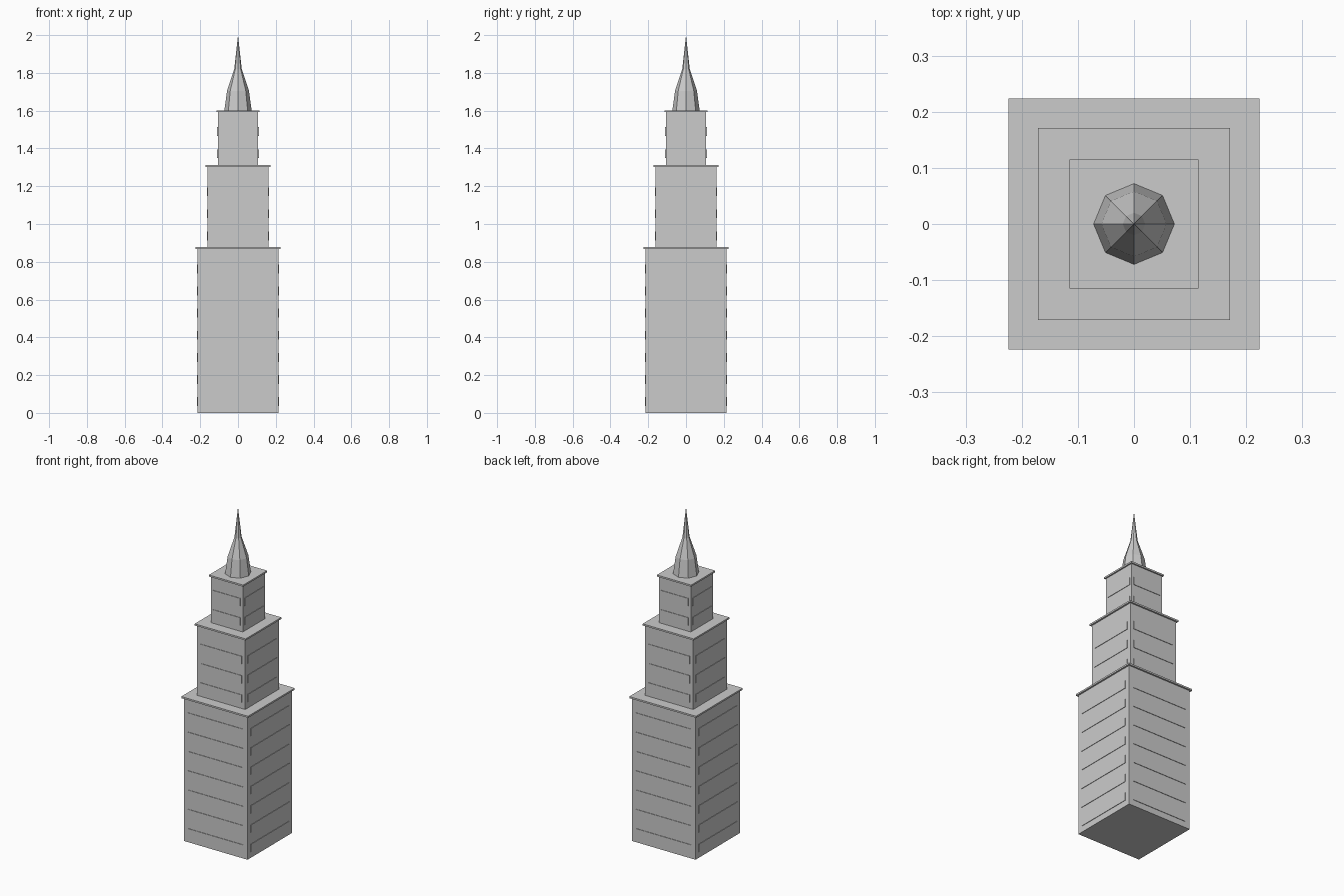
import bpy, bmesh
from math import cos, sin, pi
from mathutils import Matrix, Vector

cube = bpy.data.objects.get("Cube")
if cube:
    bpy.data.objects.remove(cube, do_unlink=True)

stone = bpy.data.materials.new("pale_stone")
stone.use_nodes = True
stone.diffuse_color = (0.6, 0.6, 0.6, 1)
stone.node_tree.nodes["Principled BSDF"].inputs["Base Color"].default_value = stone.diffuse_color


def add_box(bm, size, centre, turn=0):
    place = Matrix.Rotation(turn, 4, "Z") @ Matrix.Translation(centre)
    bmesh.ops.create_cube(bm, size=1, matrix=place @ Matrix.Diagonal((*size, 1)))


def finish(bm, name):
    mesh = bpy.data.meshes.new(name)
    bmesh.ops.recalc_face_normals(bm, faces=bm.faces)
    bm.to_mesh(mesh)
    bm.free()
    mesh.materials.append(stone)
    obj = bpy.data.objects.new(name, mesh)
    bpy.context.collection.objects.link(obj)


CAP, FLOOR, STRIP, DEPTH = 0.01, 0.117, 0.047, 0.003

# Stacked tiers: name, bottom, top, wall half width, cap half width, floors
tiers = [
    ("lower", 0, 0.877, 0.214, 0.224, 7),
    ("middle", 0.877, 1.312, 0.161, 0.171, 3),
    ("upper", 1.312, 1.602, 0.107, 0.115, 2),
]
for name, bottom, top, half, cap_half, floors in tiers:
    # Walls
    bm = bmesh.new()
    height = top - CAP - bottom
    add_box(bm, (2 * half, 2 * half, height), (0, 0, bottom + height / 2))
    finish(bm, name + "_walls")

    # Overhanging roof slab
    bm = bmesh.new()
    add_box(bm, (2 * cap_half, 2 * cap_half, CAP), (0, 0, top - CAP / 2))
    finish(bm, name + "_roof_slab")

    # Window strips on all four sides
    bm = bmesh.new()
    for side in range(4):
        for floor in range(floors):
            z = bottom + 0.06 + floor * FLOOR
            add_box(bm, (1.72 * half, 2 * DEPTH, STRIP), (0, -half, z), side * pi / 2)
    finish(bm, name + "_window_strips")

# Eight-sided spire, lofted through rings up to a point
bm = bmesh.new()
rings = []
for radius, z in [(0.072, 1.602), (0.058, 1.705), (0.02, 1.82)]:
    rings.append([bm.verts.new(Vector((radius * cos(i * pi / 4), radius * sin(i * pi / 4), z)))
                  for i in range(8)])
tip = bm.verts.new((0, 0, 2))
bm.faces.new(rings[0])
for i in range(8):
    j = (i + 1) % 8
    for low, high in zip(rings, rings[1:]):
        bm.faces.new((low[i], low[j], high[j], high[i]))
    bm.faces.new((rings[-1][i], rings[-1][j], tip))
finish(bm, "spire")
